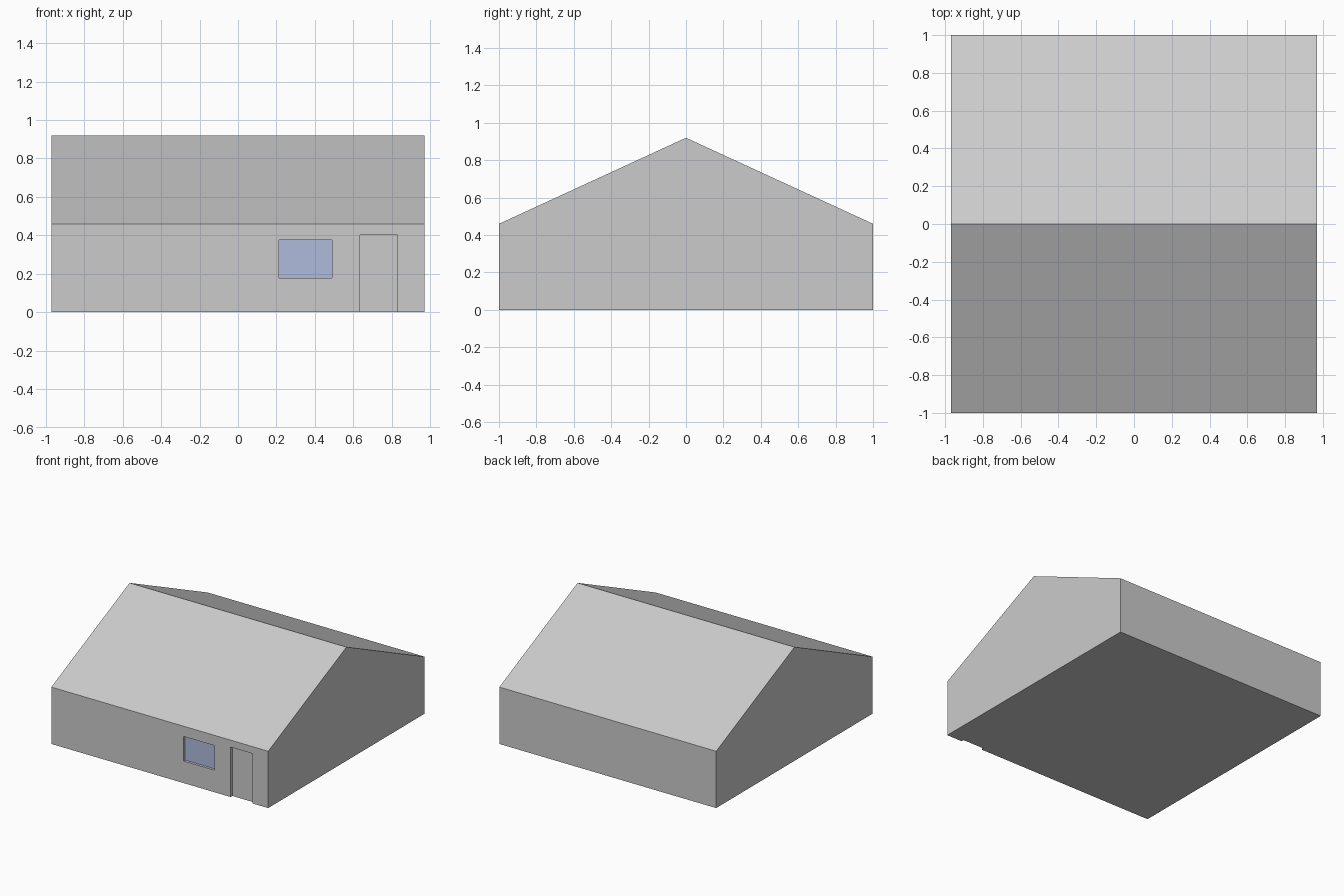
import bpy, bmesh

if "Cube" in bpy.data.objects:
    bpy.data.objects.remove(bpy.data.objects["Cube"])

HALF_X, HALF_Y = 0.97, 1.0
EAVE, RIDGE = 0.46, 0.92
RECESS = 0.022


def finish(name, bm):
    bmesh.ops.recalc_face_normals(bm, faces=bm.faces)
    mesh = bpy.data.meshes.new(name)
    bm.to_mesh(mesh)
    bm.free()
    obj = bpy.data.objects.new(name, mesh)
    bpy.context.collection.objects.link(obj)
    return obj


def box(name, x0, x1, y0, y1, z0, z1):
    bm = bmesh.new()
    bmesh.ops.create_cube(bm, size=1)
    bmesh.ops.scale(bm, verts=bm.verts, vec=(x1 - x0, y1 - y0, z1 - z0))
    bmesh.ops.translate(bm, verts=bm.verts,
                        vec=((x0 + x1) / 2, (y0 + y1) / 2, (z0 + z1) / 2))
    return finish(name, bm)


# House body: gable profile extruded along x
profile = [(-HALF_Y, 0), (HALF_Y, 0), (HALF_Y, EAVE), (0, RIDGE), (-HALF_Y, EAVE)]
bm = bmesh.new()
gable = bm.faces.new([bm.verts.new((-HALF_X, y, z)) for y, z in profile])
ext = bmesh.ops.extrude_face_region(bm, geom=[gable], use_keep_orig=True)
bmesh.ops.translate(bm, vec=(2 * HALF_X, 0, 0),
                    verts=[v for v in ext["geom"] if isinstance(v, bmesh.types.BMVert)])
house = finish("house_body", bm)

# Shallow door and window recesses in the front wall
openings = {"door": (0.635, 0.83, -0.1, 0.403), "window": (0.213, 0.49, 0.178, 0.377)}
for label, (x0, x1, z0, z1) in openings.items():
    cutter = box(label + "_cutter", x0, x1, -HALF_Y - 0.1, -HALF_Y + RECESS, z0, z1)
    cutter.hide_render = True
    mod = house.modifiers.new(label + "_recess", "BOOLEAN")
    mod.operation = "DIFFERENCE"
    mod.solver = "EXACT"
    mod.object = cutter
    bpy.context.view_layer.objects.active = house
    bpy.ops.object.modifier_apply(modifier=mod.name)
    bpy.data.objects.remove(cutter)

# Blue window pane at the back of its recess
x0, x1, z0, z1 = openings["window"]
pane = box("window_pane", x0, x1, -HALF_Y + RECESS - 0.002, -HALF_Y + RECESS + 0.005, z0, z1)
glass = bpy.data.materials.new("glass_blue")
glass.diffuse_color = (0.43, 0.5, 0.72, 1)
glass.use_nodes = True
glass.node_tree.nodes["Principled BSDF"].inputs["Base Color"].default_value = glass.diffuse_color
pane.data.materials.append(glass)
